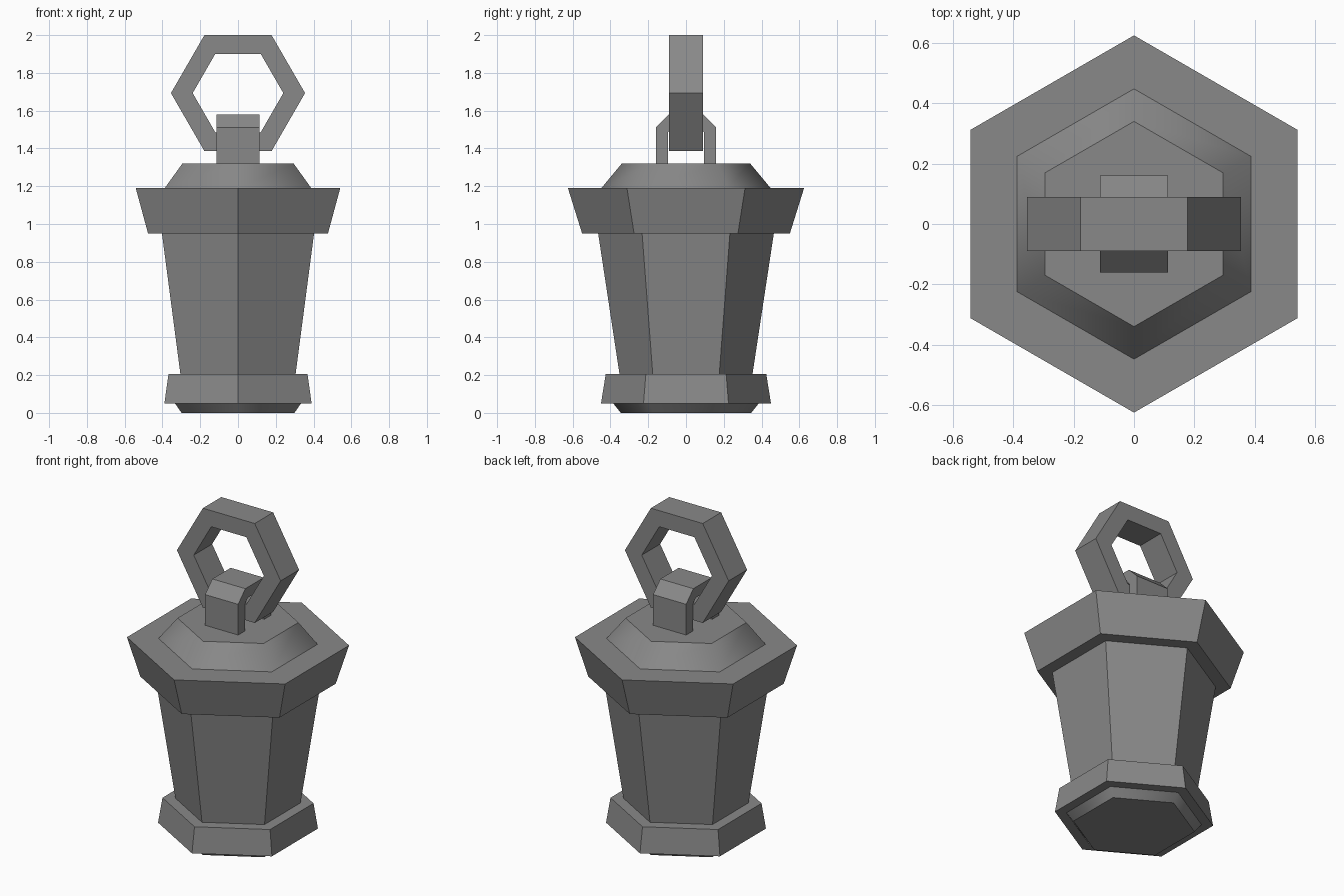
import bpy, bmesh
from math import sin, cos, pi

cube = bpy.data.objects.get("Cube")
if cube:
    bpy.data.objects.remove(cube, do_unlink=True)

metal = bpy.data.materials.new("dark grey metal")
metal.use_nodes = True
grey = (0.25, 0.25, 0.25, 1)
metal.diffuse_color = grey
metal.node_tree.nodes["Principled BSDF"].inputs["Base Color"].default_value = grey


def finish(name, bm):
    bmesh.ops.recalc_face_normals(bm, faces=bm.faces)
    mesh = bpy.data.meshes.new(name)
    bm.to_mesh(mesh)
    bm.free()
    mesh.materials.append(metal)
    obj = bpy.data.objects.new(name, mesh)
    bpy.context.collection.objects.link(obj)
    return obj


def hexagon(radius, turn=0):
    return [(radius * cos(turn + i * pi / 3), radius * sin(turn + i * pi / 3)) for i in range(6)]


def hex_section(name, z0, r0, z1, r1, smooth=False):
    """Tapered six-sided block with corners pointing along y."""
    bm = bmesh.new()
    low, high = [[bm.verts.new((x, y, z)) for x, y in hexagon(r, pi / 6)]
                 for z, r in ((z0, r0), (z1, r1))]
    bm.faces.new(low)
    bm.faces.new(high)
    for i in range(6):
        j = (i + 1) % 6
        side = bm.faces.new((low[i], low[j], high[j], high[i]))
        side.smooth = smooth
    return finish(name, bm)


# Body, from the foot up
hex_section("foot", 0, 0.345, 0.05, 0.385, smooth=True)
hex_section("base_band", 0.05, 0.45, 0.205, 0.425)
hex_section("body", 0.205, 0.352, 0.95, 0.465)
hex_section("cap", 0.95, 0.55, 1.19, 0.625)
hex_section("cap_top", 1.19, 0.448, 1.32, 0.34, smooth=True)

# Hanging ring: hexagonal band around the y axis
bm = bmesh.new()
loops = [[bm.verts.new((x, y, z + 1.693)) for x, z in hexagon(r)]
         for r, y in ((0.355, -0.09), (0.355, 0.09), (0.24, 0.09), (0.24, -0.09))]
for k in range(4):
    a, b = loops[k], loops[(k + 1) % 4]
    for i in range(6):
        j = (i + 1) % 6
        bm.faces.new((a[i], a[j], b[j], b[i]))
finish("hanging_ring", bm)

# Bracket: chamfered arch over the bottom bar of the ring
outer = [(0.16, 1.32), (0.16, 1.51), (0.09, 1.58)]
inner = [(0.095, 1.32), (0.095, 1.485), (0.065, 1.515)]
outer += [(-y, z) for y, z in reversed(outer)]
inner += [(-y, z) for y, z in reversed(inner)]
bm = bmesh.new()
strips = [[bm.verts.new((x, y, z)) for y, z in path]
          for x, path in ((-0.113, outer), (0.113, outer), (0.113, inner), (-0.113, inner))]
for k in range(4):
    a, b = strips[k], strips[(k + 1) % 4]
    for i in range(len(outer) - 1):
        bm.faces.new((a[i], a[i + 1], b[i + 1], b[i]))
for end in (0, -1):
    bm.faces.new([s[end] for s in strips])
finish("ring_bracket", bm)
